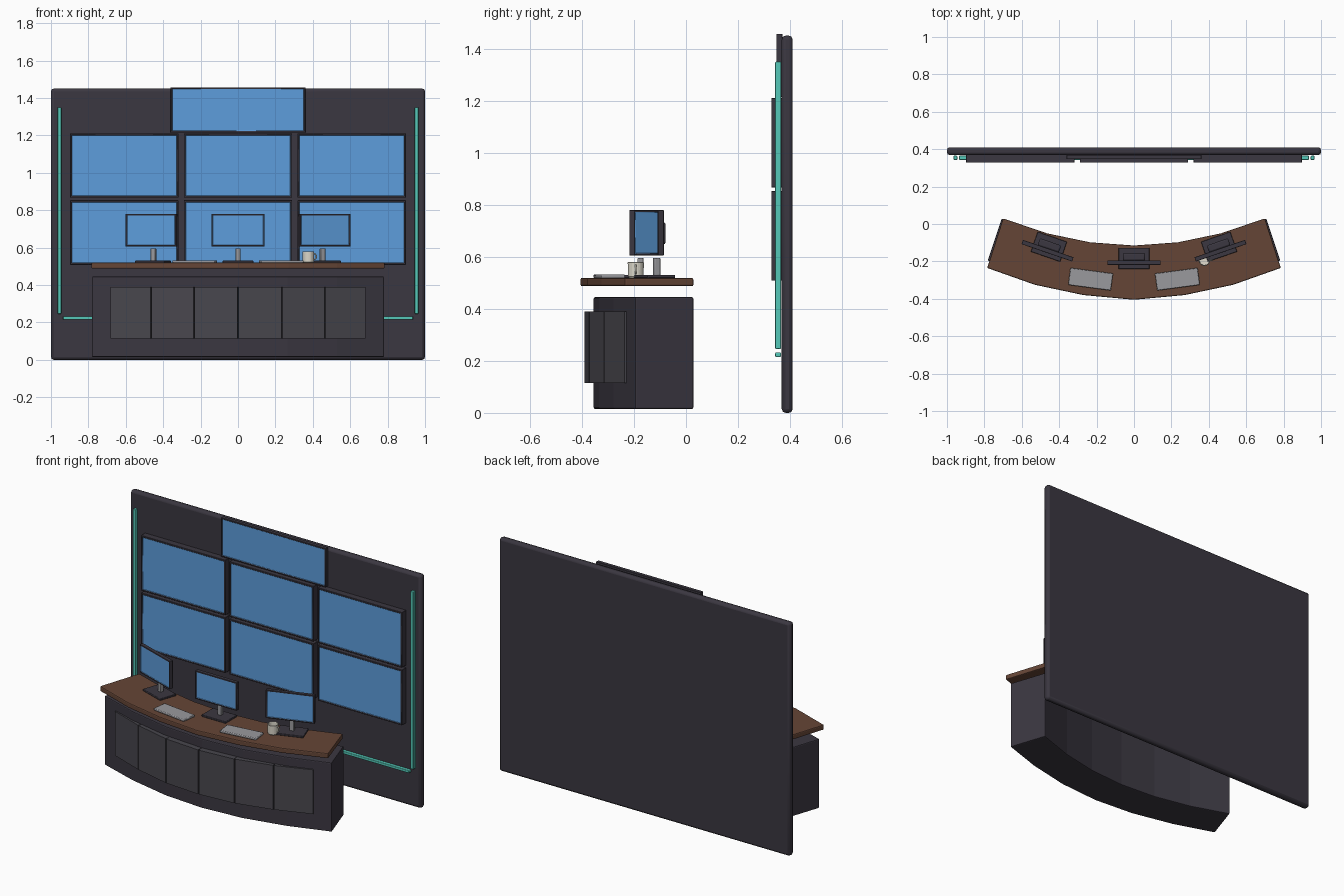
import bpy, bmesh, math
from mathutils import Matrix, Vector

if "Cube" in bpy.data.objects:
    bpy.data.objects.remove(bpy.data.objects["Cube"])


def material(name, rgb):
    m = bpy.data.materials.new(name)
    m.diffuse_color = (*rgb, 1)
    m.use_nodes = True
    m.node_tree.nodes["Principled BSDF"].inputs["Base Color"].default_value = m.diffuse_color
    return m


DARK = material("charcoal", (0.043, 0.038, 0.052))
PANEL = material("panel_grey", (0.065, 0.062, 0.075))
BLUE = material("screen_blue", (0.11, 0.34, 0.72))
TEAL = material("teal_light", (0.09, 0.58, 0.48))
WOOD = material("brown_wood", (0.13, 0.06, 0.037))
METAL = material("metal_grey", (0.32, 0.32, 0.34))
CREAM = material("cream", (0.72, 0.69, 0.6))


def finish(name, bm, mats, bevel=0.0, matrix=None, segments=2):
    bmesh.ops.recalc_face_normals(bm, faces=bm.faces)
    me = bpy.data.meshes.new(name)
    bm.to_mesh(me)
    bm.free()
    ob = bpy.data.objects.new(name, me)
    bpy.context.collection.objects.link(ob)
    for m in mats:
        me.materials.append(m)
    if matrix:
        ob.matrix_world = matrix
    if bevel:
        mod = ob.modifiers.new("bevel", 'BEVEL')
        mod.width, mod.segments, mod.limit_method = bevel, segments, 'ANGLE'
        mod.angle_limit = math.radians(40)
    bpy.context.view_layer.objects.active = ob
    bpy.ops.object.select_all(action='DESELECT')
    ob.select_set(True)
    bpy.ops.object.shade_smooth_by_angle(angle=math.radians(5 if bevel == 0 else 25))
    return ob


def box_bm(lo, hi):
    lo, hi = Vector(lo), Vector(hi)
    bm = bmesh.new()
    bmesh.ops.create_cube(bm, size=1, matrix=Matrix.Translation((lo + hi) / 2)
                          @ Matrix.Diagonal((*(hi - lo), 1)))
    return bm


def box(name, lo, hi, mat, bevel=0.0, matrix=None):
    return finish(name, box_bm(lo, hi), [mat], bevel, matrix)


def screen(name, lo, hi, rim, bevel=0.003, matrix=None):
    # framed display: front face inset, sunk slightly and coloured
    bm = box_bm(lo, hi)
    bm.normal_update()
    front = min(bm.faces, key=lambda f: f.calc_center_median().y)
    bmesh.ops.inset_region(bm, faces=[front], thickness=rim)
    front.material_index = 1
    sunk = bmesh.ops.extrude_discrete_faces(bm, faces=[front])["faces"][0]
    for f in {f for e in sunk.edges for f in e.link_faces} - {sunk}:
        f.material_index = 0
    bmesh.ops.translate(bm, verts=sunk.verts, vec=(0, 0.003, 0))
    return finish(name, bm, [DARK, BLUE], bevel, matrix, 1)


def prism(name, pts, z0, z1, mat, bevel=0.0):
    bm = bmesh.new()
    low = bm.faces.new([bm.verts.new((x, y, z0)) for x, y in pts])
    top = bmesh.ops.extrude_face_region(bm, geom=[low])["geom"]
    bmesh.ops.translate(bm, vec=(0, 0, z1 - z0),
                        verts=[v for v in top if isinstance(v, bmesh.types.BMVert)])
    ob = finish(name, bm, [mat], bevel)
    if bevel:
        bpy.ops.object.shade_flat()
    return ob


def mirrored(half):
    return [(-x, y) for x, y in half[:0:-1]] + half


# Back wall with its video displays
box("back_wall", (-1, 0.368, 0), (1, 0.41, 1.45), DARK, 0.015)
for r, (z0, z1) in enumerate([(0.508, 0.853), (0.867, 1.21)]):
    for c in (-1, 0, 1):
        x = c * 0.608
        screen(f"wall_display_{r}_{c + 1}", (x - 0.29, 0.328, z0), (x + 0.29, 0.37, z1), 0.014)
screen("top_display", (-0.36, 0.347, 1.215), (0.36, 0.37, 1.457), 0.012)

# Teal light strips
for s, side in ((-1, "left"), (1, "right")):
    box(f"light_strip_{side}", (s * 0.955 - 0.01, 0.343, 0.246),
        (s * 0.955 + 0.01, 0.365, 1.35), TEAL, 0.003)
box("light_strip_bottom", (-0.935, 0.343, 0.215), (0.935, 0.365, 0.232), TEAL, 0.003)

# Curved desk: six facets, wooden top above a solid base
back = mirrored([(0, -0.115), (0.235, -0.098), (0.465, -0.05), (0.70, 0.03)])
top_front = mirrored([(0, -0.405), (0.27, -0.38), (0.53, -0.325), (0.785, -0.235)])
base_front = mirrored([(0, -0.355), (0.265, -0.335), (0.53, -0.278), (0.782, -0.195)])
base_back = [(x * 1.01, y) for x, y in back]
prism("desk_top", top_front + back[::-1], 0.487, 0.519, WOOD, 0.006)
prism("desk_base", base_front + base_back[::-1], 0.015, 0.445, DARK, 0.006)

# Front cladding panels with narrow gaps
line = mirrored([(0, -0.39), (0.235, -0.372), (0.465, -0.315), (0.685, -0.235)])
for i in range(6):
    a, b = Vector(line[i]), Vector(line[i + 1])
    d = (b - a).normalized()
    n = Vector((-d.y, d.x)) * 0.045
    a, b = a + d * 0.003, b - d * 0.003
    prism(f"front_panel_{i}", [a, b, b + n, a + n], 0.115, 0.39, PANEL)

# Desk monitors, each turned with the curve of the desk
for label, x, y, ang in (("left", -0.455, -0.122, -19), ("centre", 0, -0.184, 0),
                         ("right", 0.455, -0.122, 19)):
    M = Matrix.Translation((x, y, 0)) @ Matrix.Rotation(math.radians(ang), 4, 'Z')
    screen(f"monitor_{label}", (-0.143, -0.034, 0.605), (0.143, -0.01, 0.78), 0.011, 0.004, M)
    box(f"monitor_back_{label}", (-0.06, -0.012, 0.648), (0.06, 0.028, 0.732), DARK, 0.008, M)
    box(f"monitor_foot_{label}", (-0.083, -0.056, 0.518), (0.083, 0.057, 0.53), DARK, 0.003, M)
    box(f"monitor_stand_{label}", (-0.013, -0.002, 0.528), (0.013, 0.021, 0.596), METAL, 0.003, M)

# Keyboards
for s, side in ((-1, "left"), (1, "right")):
    M = Matrix.Translation((s * 0.232, -0.295, 0)) @ Matrix.Rotation(math.radians(s * 7.5), 4, 'Z')
    box(f"keyboard_{side}", (-0.115, -0.046, 0.518), (0.115, 0.046, 0.532), METAL, 0.004, M)

# Mug: turned hollow cup with a bent handle
bm = bmesh.new()
profile = [(0, 0.519), (0.026, 0.519), (0.03, 0.524), (0.031, 0.578), (0.029, 0.58),
           (0.027, 0.577), (0.026, 0.528), (0, 0.526)]
vs = [bm.verts.new((r, 0, z)) for r, z in profile]
es = [bm.edges.new(p) for p in zip(vs, vs[1:])]
bmesh.ops.spin(bm, geom=vs + es, cent=(0, 0, 0), axis=(0, 0, 1), angle=math.tau, steps=24)
bmesh.ops.remove_doubles(bm, verts=bm.verts, dist=1e-5)
mug = finish("mug", bm, [CREAM], 0, Matrix.Translation((0.376, -0.193, 0)))
bpy.ops.object.shade_smooth_by_angle(angle=math.radians(40))
cu = bpy.data.curves.new("mug_handle", 'CURVE')
cu.dimensions, cu.bevel_depth, cu.bevel_resolution = '3D', 0.0035, 2
sp = cu.splines.new('POLY')
sp.points.add(8)
for i, p in enumerate(sp.points):
    t = math.pi * (i / 8 - 0.5)
    p.co = (0.405 + 0.014 * math.cos(t), -0.193, 0.552 + 0.016 * math.sin(t), 1)
handle = bpy.data.objects.new("mug_handle", cu)
bpy.context.collection.objects.link(handle)
cu.materials.append(CREAM)
bpy.ops.object.select_all(action='DESELECT')
handle.select_set(True)
bpy.context.view_layer.objects.active = handle
bpy.ops.object.convert(target='MESH')
bpy.ops.object.shade_smooth_by_angle(angle=math.radians(60))
